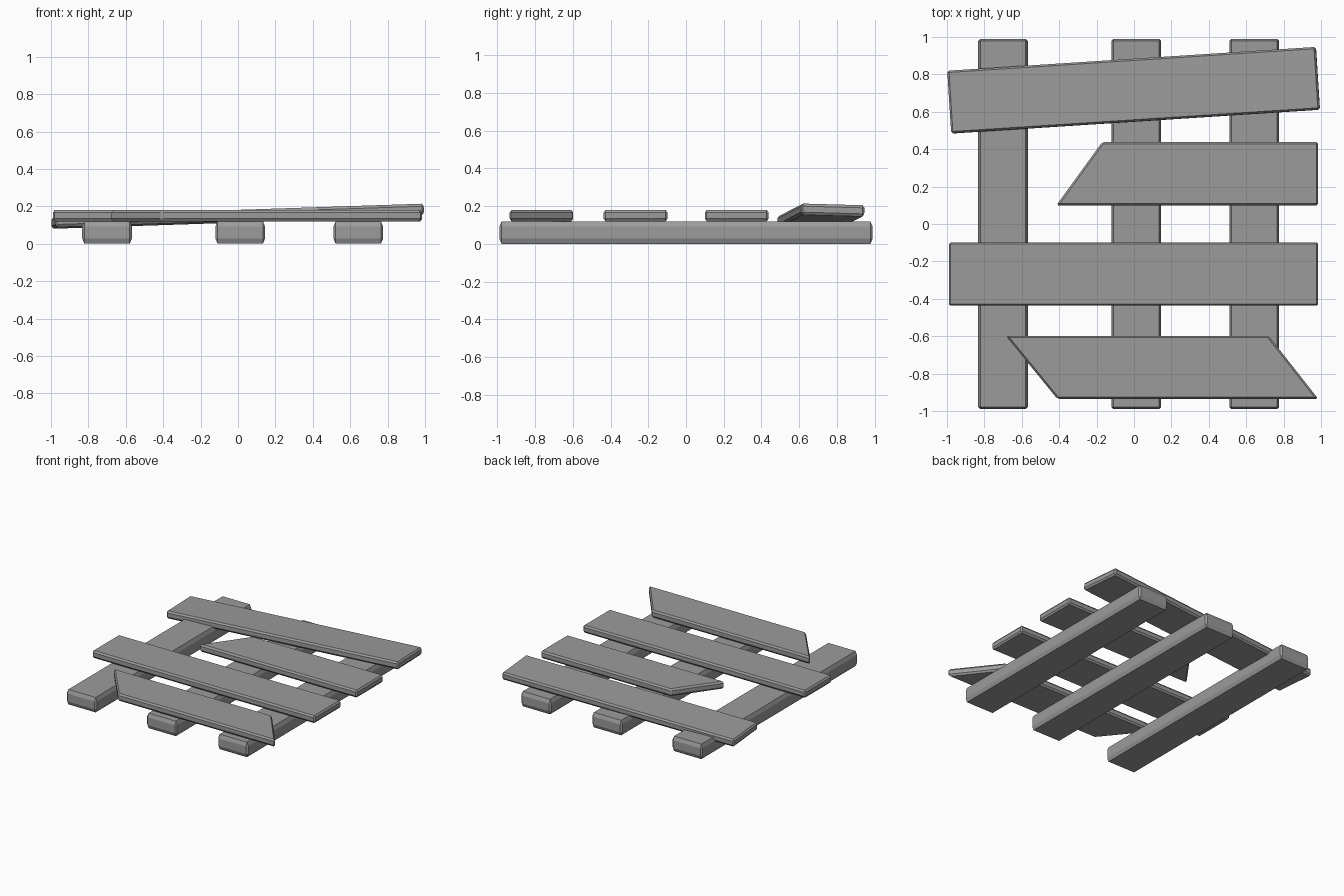
import bpy, bmesh
from math import radians
from mathutils import Matrix, Euler

cube = bpy.data.objects.get("Cube")
if cube:
    bpy.data.objects.remove(cube)

grey = bpy.data.materials.new("weathered_grey")
grey.use_nodes = True
COLOUR = (0.33, 0.33, 0.33, 1)
grey.diffuse_color = COLOUR
grey.node_tree.nodes["Principled BSDF"].inputs["Base Color"].default_value = COLOUR


def board(name, outline, z0, z1, bevel, stretch=1.0, place=None):
    """Extrude an outline, chamfer it (taller in z by stretch) and place it."""
    bm = bmesh.new()
    face = bm.faces.new([bm.verts.new((x, y, z0 / stretch)) for x, y in outline])
    top = bmesh.ops.extrude_face_region(bm, geom=[face])["geom"]
    rise = (z1 - z0) / stretch
    bmesh.ops.translate(bm, vec=(0, 0, rise),
                        verts=[v for v in top if isinstance(v, bmesh.types.BMVert)])
    bmesh.ops.recalc_face_normals(bm, faces=bm.faces)
    bmesh.ops.bevel(bm, geom=bm.edges[:], offset=bevel, segments=1,
                    affect='EDGES', clamp_overlap=True)
    bm.transform(Matrix.Diagonal((1, 1, stretch, 1)))
    mesh = bpy.data.meshes.new(name)
    bm.to_mesh(mesh)
    bm.free()
    mesh.materials.append(grey)
    obj = bpy.data.objects.new(name, mesh)
    if place:
        obj.matrix_world = place
    bpy.context.collection.objects.link(obj)


def rect(x0, x1, y0, y1):
    return [(x0, y0), (x1, y0), (x1, y1), (x0, y1)]


# Three bearers running front to back
for name, x in (("right", -0.70), ("middle", 0.012), ("left", 0.643)):
    board(name + "_bearer", rect(x - 0.133, x + 0.133, -0.99, 0.99), 0, 0.12, 0.012, 2.4)

# Slats across the bearers, two of them with broken, slanted ends
LOW, HIGH = 0.12, 0.18
board("front_broken_slat",
      [(-0.41, -0.935), (0.985, -0.935), (0.72, -0.598), (-0.685, -0.598)], LOW, HIGH, 0.01, 1.4)
board("whole_slat", rect(-0.99, 0.985, -0.437, -0.098), LOW, HIGH, 0.01, 1.4)
board("short_broken_slat",
      [(-0.415, 0.1), (0.985, 0.1), (0.985, 0.438), (-0.17, 0.438)], LOW, HIGH, 0.01, 1.4)

# Loose back slat, twisted and tipped
tilt = Euler((radians(-1.6), radians(-1.9), radians(3.7))).to_matrix().to_4x4()
board("loose_back_slat", rect(-0.988, 0.988, -0.168, 0.168), -0.03, 0.03, 0.01, 1.4,
      Matrix.Translation((-0.002, 0.715, 0.147)) @ tilt)
